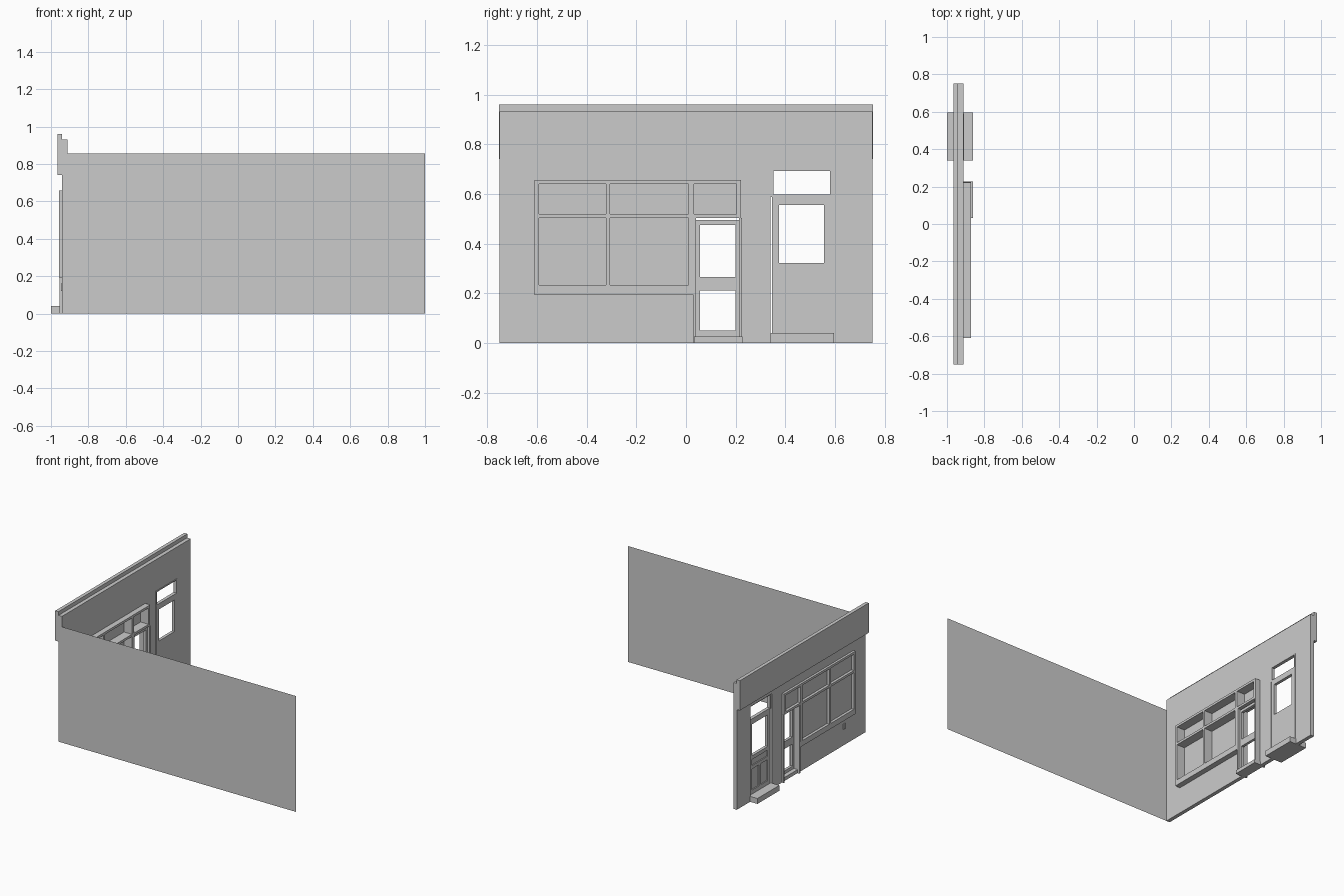
import bpy, bmesh

if "Cube" in bpy.data.objects:
    bpy.data.objects.remove(bpy.data.objects["Cube"])


def finish(name, bm):
    bmesh.ops.recalc_face_normals(bm, faces=bm.faces)
    me = bpy.data.meshes.new(name)
    bm.to_mesh(me)
    bm.free()
    ob = bpy.data.objects.new(name, me)
    bpy.context.collection.objects.link(ob)
    return ob


def boxes(name, x0, x1, rects):
    """Boxes between x0 and x1; each rect is (y0, y1, z0, z1)."""
    bm = bmesh.new()
    for y0, y1, z0, z1 in rects:
        vs = bmesh.ops.create_cube(bm, size=1)["verts"]
        for v in vs:
            v.co = (x1 if v.co.x > 0 else x0,
                    y1 if v.co.y > 0 else y0,
                    z1 if v.co.z > 0 else z0)
    return finish(name, bm)


def border(y0, y1, z0, z1, left, right, bottom, top):
    """Four bars around an opening, as rects."""
    return [(y0, y0 + left, z0, z1), (y1 - right, y1, z0, z1),
            (y0 + left, y1 - right, z0, z0 + bottom),
            (y0 + left, y1 - right, z1 - top, z1)]


def panes(name, x, rects):
    bm = bmesh.new()
    for y0, y1, z0, z1 in rects:
        bm.faces.new([bm.verts.new((x, y, z)) for y, z in
                      ((y0, z0), (y1, z0), (y1, z1), (y0, z1))])
    return finish(name, bm)


# facade: one outline, openings are notches that reach the floor
outline = [(-.75, 0), (.03, 0), (.03, .195), (-.605, .195), (-.605, .655),
           (.222, .655), (.222, 0), (.34, 0), (.34, .70), (.59, .70),
           (.59, 0), (.75, 0), (.75, .932), (-.75, .932)]
bm = bmesh.new()
face = bm.faces.new([bm.verts.new((-.94, y, z)) for y, z in outline])
ext = bmesh.ops.extrude_face_region(bm, geom=[face], use_keep_orig=True)
for v in [g for g in ext["geom"] if isinstance(g, bmesh.types.BMVert)]:
    v.co.x = -.912
finish("facade_wall", bm)

# fascia board along the top of the facade
boxes("fascia", -.966, -.94, [(-.752, .752, .74, .96)])

# side wall, a single sheet
bm = bmesh.new()
bm.faces.new([bm.verts.new((x, -.75, z)) for x, z in
              ((-.94, 0), (1, 0), (1, .855), (-.94, .855))])
finish("side_wall", bm)

# shop window: deep frame and glass
boxes("window_frame", -.957, -.872, [
    (-.61, -.592, .193, .657), (-.592, .222, .64, .657),
    (-.592, .03, .193, .233), (-.592, .222, .503, .52),
    (-.322, -.306, .233, .503), (-.322, -.306, .52, .64),
    (.01, .032, .233, .503), (.01, .032, .52, .64),
    (.203, .222, .52, .64)])
panes("window_glass", -.937, [
    (-.592, -.322, .233, .503), (-.306, .01, .233, .503),
    (-.592, -.322, .52, .64), (-.306, .01, .52, .64), (.032, .203, .52, .64)])

# shop door with two openings, jambs and sill
boxes("shop_door", -.91, -.89,
      border(.04, .214, .027, .495, .016, .014, .023, .02) +
      [(.056, .2, .212, .265)])
boxes("shop_door_jambs", -.955, -.872,
      [(.03, .041, 0, .503), (.213, .225, 0, .503)])
boxes("shop_door_sill", -.94, -.862, [(.032, .228, 0, .026)])

# house door: slab around the opening, raised stiles leaving sunk panels
boxes("house_door", -.922, -.908,
      border(.346, .59, .04, .595, .029, .034, .282, .04))
boxes("house_door_stiles", -.93, -.922,
      border(.346, .59, .04, .595, .029, .034, .03, .04) +
      [(.375, .556, .295, .322), (.375, .556, .225, .25),
       (.456, .475, .07, .225)])
boxes("transom_frame", -.932, -.908,
      border(.34, .59, .588, .70, .012, .01, .009, .008))
boxes("doorstep", -1, -.862, [(.34, .595, 0, .04)])

# small vent block under the window
boxes("vent", -.947, -.94, [(-.51, -.49, .12, .16)])
